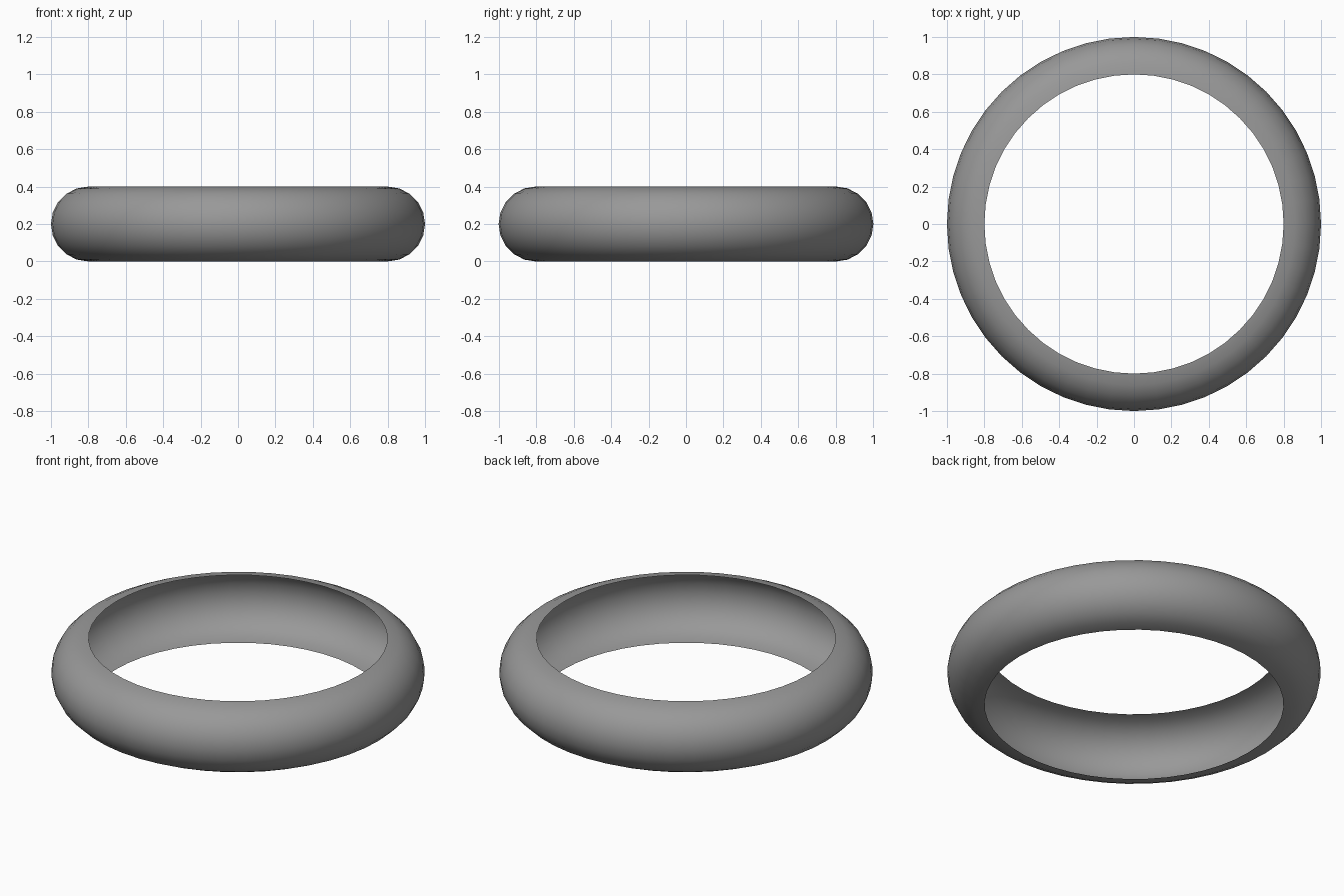
import bpy, bmesh, math

if "Cube" in bpy.data.objects:
    bpy.data.objects.remove(bpy.data.objects["Cube"])

R, r = 0.8, 0.2        # ring radius, tube radius
SEG, ARC = 48, 10      # steps around the ring, steps along the half-round profile

bm = bmesh.new()

# Half-round profile, open towards the centre
profile = []
for i in range(ARC + 1):
    a = -math.pi / 2 + math.pi * i / ARC
    profile.append(bm.verts.new((R + r * math.cos(a), 0, r + r * math.sin(a))))
edges = [bm.edges.new(pair) for pair in zip(profile, profile[1:])]

# Revolve the profile around z into an open shell
bmesh.ops.spin(bm, geom=profile + edges, cent=(0, 0, 0), axis=(0, 0, 1),
               angle=2 * math.pi, steps=SEG, use_merge=False)
bmesh.ops.remove_doubles(bm, verts=bm.verts[:], dist=1e-4)

# Normals point outwards, away from the tube centre line
bm.normal_update()
for f in bm.faces:
    c = f.calc_center_median()
    d = math.hypot(c.x, c.y)
    k = (d - R) / d
    if f.normal.x * c.x * k + f.normal.y * c.y * k + f.normal.z * (c.z - r) < 0:
        f.normal_flip()
    f.smooth = True

mesh = bpy.data.meshes.new("half_round_ring")
bm.to_mesh(mesh)
bm.free()
ring = bpy.data.objects.new("half_round_ring", mesh)
bpy.context.collection.objects.link(ring)

# Darker grey surface
mat = bpy.data.materials.new("dark_grey")
mat.diffuse_color = (0.316, 0.316, 0.316, 1)
mat.use_nodes = True
mat.node_tree.nodes["Principled BSDF"].inputs["Base Color"].default_value = mat.diffuse_color
mesh.materials.append(mat)
